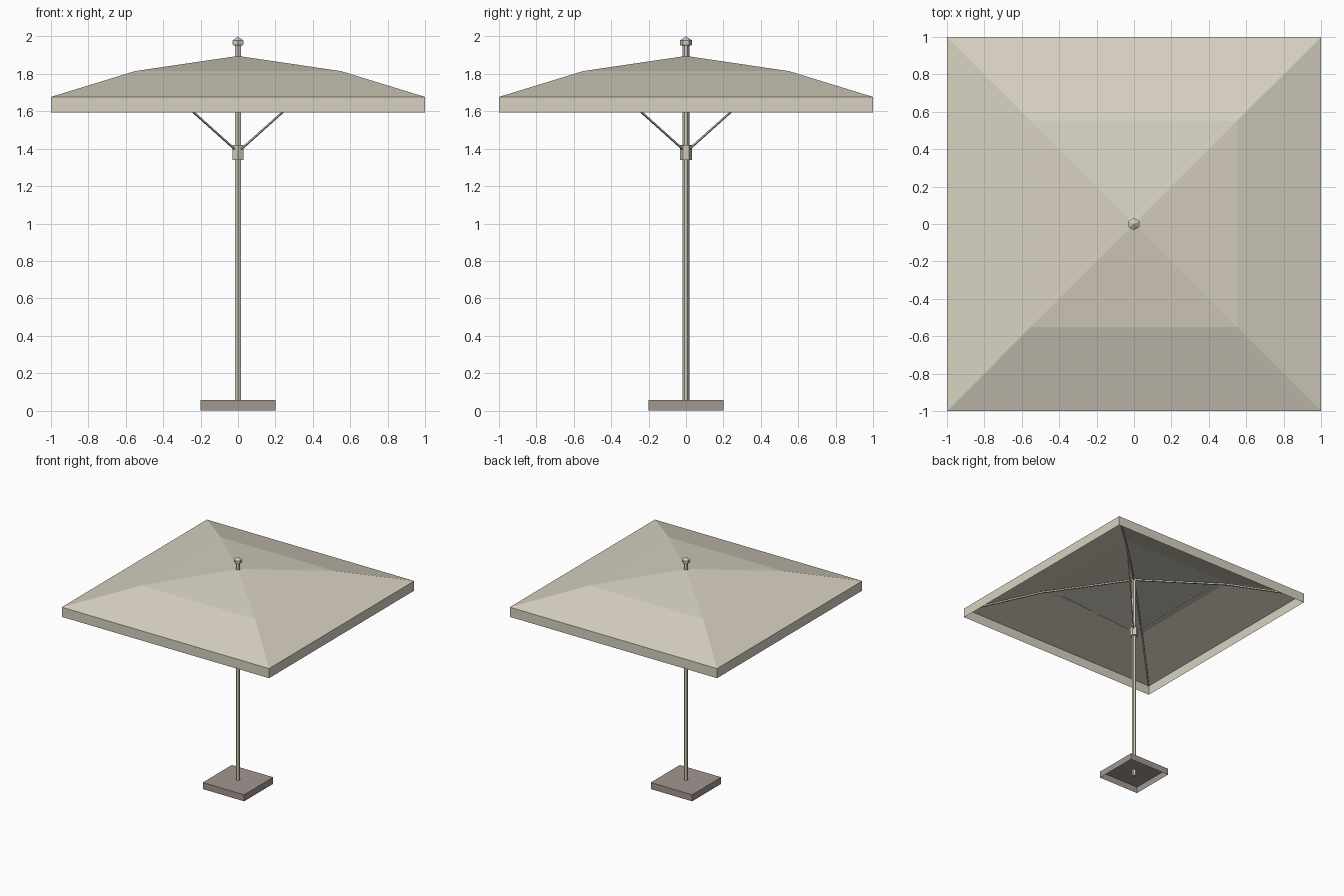
import bpy
import bmesh
import math
from mathutils import Vector, Matrix

cube = bpy.data.objects.get("Cube")
if cube:
    bpy.data.objects.remove(cube, do_unlink=True)


def material(name, rgb):
    mat = bpy.data.materials.new(name)
    mat.use_nodes = True
    mat.diffuse_color = (*rgb, 1)
    bsdf = next(n for n in mat.node_tree.nodes if n.type == 'BSDF_PRINCIPLED')
    bsdf.inputs["Base Color"].default_value = (*rgb, 1)
    return mat


CREAM = material("cream canvas", (0.68, 0.64, 0.53))
POLE = material("pale painted metal", (0.64, 0.60, 0.50))
STONE = material("warm grey stone", (0.36, 0.31, 0.28))


def lathe(bm, profile, sides, start=math.pi / 2, matrix=Matrix(), caps=False):
    """Sweep (radius, height) pairs around z; zero radius makes a point."""
    rings = []
    for r, z in profile:
        angles = [start + math.tau * i / sides for i in range(sides)]
        if r == 0:
            rings.append([bm.verts.new(matrix @ Vector((0, 0, z)))] * sides)
        else:
            rings.append([bm.verts.new(matrix @ Vector((r * math.cos(a), r * math.sin(a), z)))
                          for a in angles])
    for low, high in zip(rings, rings[1:]):
        for i in range(sides):
            j = (i + 1) % sides
            corners = dict.fromkeys((low[i], low[j], high[j], high[i]))
            bm.faces.new(list(corners))
    if caps:
        bm.faces.new(rings[0][::-1])
        if profile[-1][0] > 0:
            bm.faces.new(rings[-1])


def finish(name, bm, mat):
    mesh = bpy.data.meshes.new(name)
    bm.to_mesh(mesh)
    bm.free()
    mesh.materials.append(mat)
    obj = bpy.data.objects.new(name, mesh)
    bpy.context.collection.objects.link(obj)
    return obj


def turned(name, profile, mat, sides=6, caps=True):
    bm = bmesh.new()
    lathe(bm, profile, sides, caps=caps)
    return finish(name, bm, mat)


def square(name, profile, mat):
    """Open-bottomed square shell from (half width, height) pairs."""
    bm = bmesh.new()
    lathe(bm, [(r * math.sqrt(2), z) for r, z in profile], 4, math.pi / 4)
    return finish(name, bm, mat)


def diagonal_bars(name, path, radius, mat):
    """Bars along (offset, height) points, repeated towards each corner."""
    bm = bmesh.new()
    for sx in (-1, 1):
        for sy in (-1, 1):
            points = [Vector((sx * d, sy * d, z)) for d, z in path]
            for a, b in zip(points, points[1:]):
                turn = (b - a).to_track_quat('Z', 'Y').to_matrix().to_4x4()
                lathe(bm, [(radius, 0), (radius, (b - a).length)], 4, math.pi / 4,
                      Matrix.Translation(a) @ turn, caps=True)
    return finish(name, bm, mat)


# Base slab and canopy with its hanging valance
square("base", [(0.2, 0), (0.2, 0.057), (0, 0.057)], STONE)
square("canopy", [(1, 1.593), (1, 1.677), (0.55, 1.815), (0, 1.896)], CREAM)

# Pole, sliding collar and finial
turned("pole", [(0.0175, 0.003), (0.0175, 1.96)], POLE)
turned("collar", [(0.033, 1.34), (0.033, 1.42)], POLE)
turned("finial", [(0.029, 1.953), (0.033, 1.958), (0.033, 1.979), (0, 2.0)], POLE)

# Frame under the canopy
diagonal_bars("ribs", [(0.01, 1.878), (0.545, 1.798), (0.98, 1.664)], 0.009, POLE)
diagonal_bars("struts", [(0.018, 1.398), (0.45, 1.785)], 0.006, POLE)
